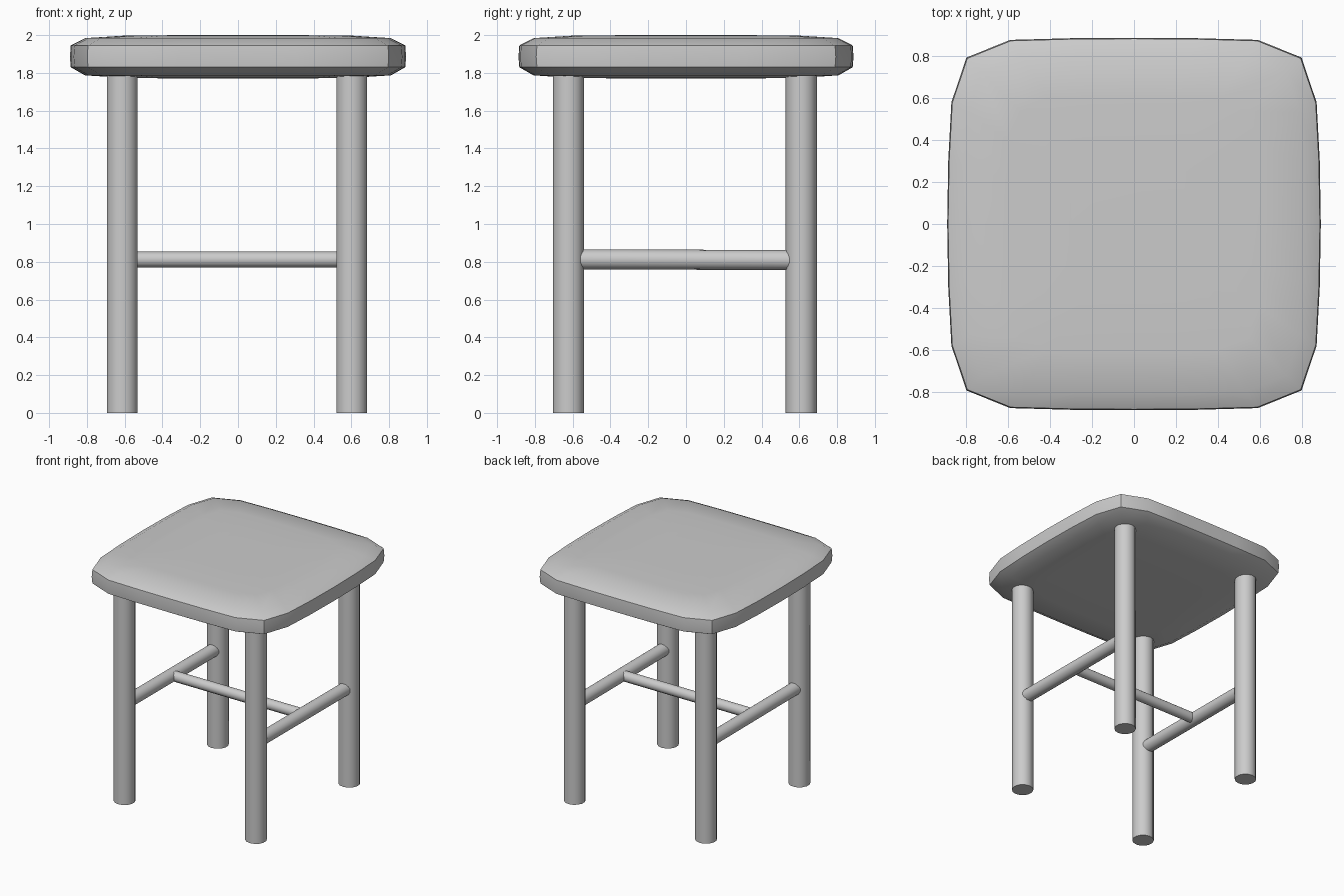
import bpy, bmesh, math
from mathutils import Vector

if "Cube" in bpy.data.objects:
    bpy.data.objects.remove(bpy.data.objects["Cube"])


def finish(bm, name):
    bmesh.ops.recalc_face_normals(bm, faces=bm.faces)
    mesh = bpy.data.meshes.new(name)
    bm.to_mesh(mesh)
    bm.free()
    ob = bpy.data.objects.new(name, mesh)
    bpy.context.collection.objects.link(ob)
    bpy.ops.object.select_all(action='DESELECT')
    ob.select_set(True)
    bpy.context.view_layer.objects.active = ob
    bpy.ops.object.shade_smooth_by_angle(angle=math.radians(35))
    return ob


def rod(name, start, end, radius, sides=14):
    """Capped cylinder between two points."""
    a, b = Vector(start), Vector(end)
    bm = bmesh.new()
    bmesh.ops.create_cone(bm, cap_ends=True, segments=sides, radius1=radius,
                          radius2=radius, depth=(b - a).length)
    ob = finish(bm, name)
    ob.location = (a + b) / 2
    ob.rotation_euler = (b - a).to_track_quat('Z', 'Y').to_euler()
    return ob


# Seat: rounded-square outline lofted through a cushion profile
quarter = [(0.885, 0.3), (0.87, 0.58), (0.798, 0.793), (0.59, 0.877), (0.3, 0.885)]
outline = (quarter + [(0, 0.887)] + [(-x, y) for x, y in reversed(quarter)] + [(-0.89, 0)]
           + [(-x, -y) for x, y in quarter] + [(0, -0.887)]
           + [(x, -y) for x, y in reversed(quarter)] + [(0.89, 0)])
profile = [(0.34, 1.77), (0.68, 1.774), (0.91, 1.787), (0.995, 1.83), (1.0, 1.885),
           (0.995, 1.945), (0.91, 1.984), (0.68, 1.997), (0.34, 2.0)]
bm = bmesh.new()
rings = [[bm.verts.new((x * s, y * s, z)) for x, y in outline] for s, z in profile]
n = len(outline)
for low, high in zip(rings, rings[1:]):
    for i in range(n):
        j = (i + 1) % n
        bm.faces.new((low[i], low[j], high[j], high[i]))
bm.faces.new(rings[0])
bm.faces.new(rings[-1])
finish(bm, "seat")

# Legs
for x, side in ((-0.613, "left"), (0.602, "right")):
    for y, end in ((-0.622, "front"), (0.61, "back")):
        rod(f"{end}_{side}_leg", (x, y, 0), (x, y, 1.8), 0.083)
    # Side stretcher between front and back leg
    rod(f"{side}_stretcher", (x, -0.6, 0.813), (x, 0.59, 0.809), 0.053)

# Thin cross stretcher joining the side stretchers
rod("cross_stretcher", (-0.6, -0.005, 0.812), (0.59, -0.005, 0.812), 0.042)
